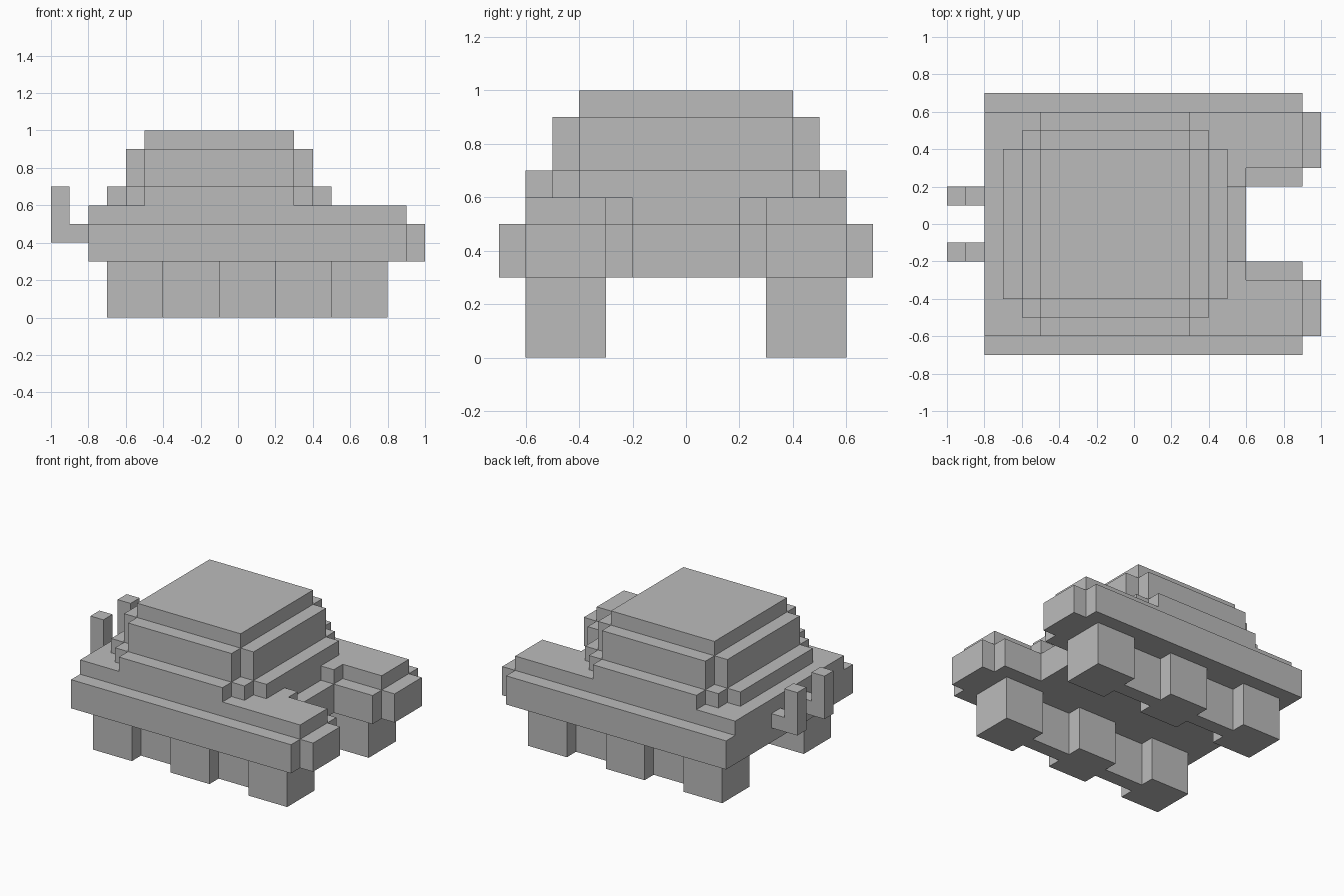
import bpy
import bmesh

cube = bpy.data.objects.get("Cube")
if cube:
    bpy.data.objects.remove(cube, do_unlink=True)

grey = bpy.data.materials.new("plain grey")
grey.use_nodes = True
grey.diffuse_color = (0.5, 0.5, 0.5, 1)
grey.node_tree.nodes["Principled BSDF"].inputs["Base Color"].default_value = (0.5, 0.5, 0.5, 1)


def extrude(name, points, offset):
    """Make a solid by extruding a closed 3D outline along offset."""
    bm = bmesh.new()
    face = bm.faces.new([bm.verts.new(p) for p in points])
    result = bmesh.ops.extrude_face_region(bm, geom=[face], use_keep_orig=True)
    moved = [v for v in result["geom"] if isinstance(v, bmesh.types.BMVert)]
    bmesh.ops.translate(bm, verts=moved, vec=offset)
    bmesh.ops.recalc_face_normals(bm, faces=bm.faces)
    mesh = bpy.data.meshes.new(name)
    bm.to_mesh(mesh)
    bm.free()
    mesh.materials.append(grey)
    obj = bpy.data.objects.new(name, mesh)
    bpy.context.collection.objects.link(obj)
    return obj


def tier(name, half, bottom, top, centre_y=0):
    """Extrude a plan given by its +y half, mirrored about centre_y."""
    plan = half + [(x, -y) for x, y in reversed(half)]
    points = [(x, centre_y + y, bottom) for x, y in plan]
    return extrude(name, points, (0, 0, top - bottom))


# Body rim with stepped claws, and the narrower deck above it
tier("body_rim", [(-0.8, 0.7), (0.9, 0.7), (0.9, 0.6), (1, 0.6), (1, 0.3),
                  (0.9, 0.3), (0.9, 0.2), (0.6, 0.2)], 0.3, 0.5)
tier("body_deck", [(-0.8, 0.6), (0.9, 0.6), (0.9, 0.3), (0.6, 0.3),
                   (0.6, 0.2), (0.5, 0.2)], 0.5, 0.6)

# Shell tiers with notched corners
tier("shell_base", [(-0.7, 0.4), (-0.6, 0.4), (-0.6, 0.5), (-0.5, 0.5), (-0.5, 0.6),
                    (0.3, 0.6), (0.3, 0.5), (0.4, 0.5), (0.4, 0.4), (0.5, 0.4)], 0.6, 0.7)
tier("shell_middle", [(-0.6, 0.4), (-0.5, 0.4), (-0.5, 0.5),
                      (0.3, 0.5), (0.3, 0.4), (0.4, 0.4)], 0.7, 0.9)
tier("shell_top", [(-0.5, 0.4), (0.3, 0.4)], 0.9, 1)

# Each leg row is three square legs joined by thin webs
leg_row = []
for x in (-0.7, -0.1, 0.5):
    leg_row += [(x, 0.15), (x + 0.3, 0.15)]
    if x < 0.5:
        leg_row += [(x + 0.3, 0.05), (x + 0.6, 0.05)]
for side, y in (("front", -0.45), ("back", 0.45)):
    tier(side + "_leg_row", leg_row, 0, 0.3, y)

# Bent stalks on the -x end
stalk = [(-0.8, 0.4), (-1, 0.4), (-1, 0.7), (-0.9, 0.7), (-0.9, 0.5), (-0.8, 0.5)]
for side, y in (("front", -0.2), ("back", 0.1)):
    extrude(side + "_stalk", [(x, y, z) for x, z in stalk], (0, 0.1, 0))
